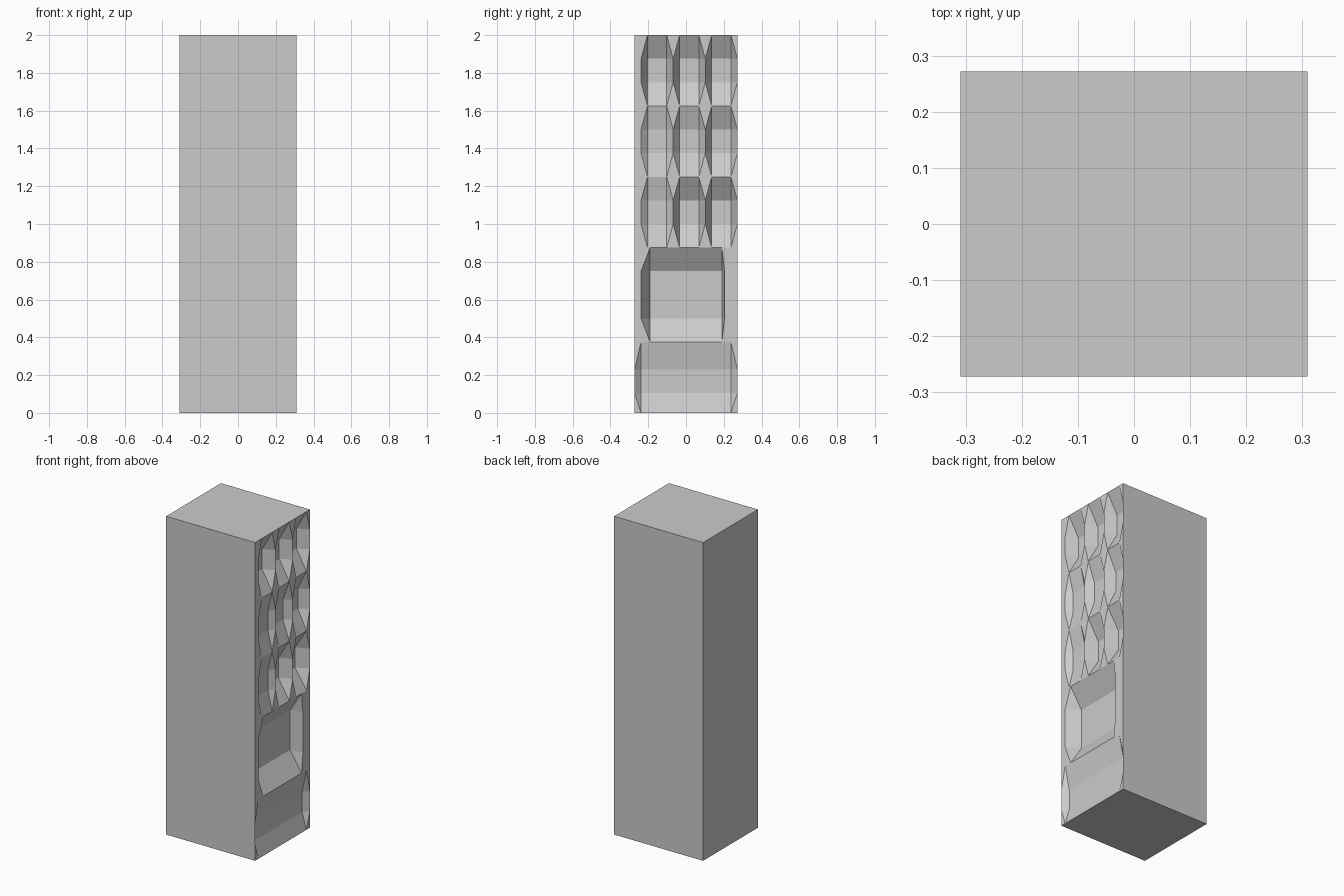
import bpy, bmesh

if "Cube" in bpy.data.objects:
    bpy.data.objects.remove(bpy.data.objects["Cube"])

X, Y, H = 0.309, 0.272, 2.0
bm = bmesh.new()


def face(*pts):
    bm.faces.new([bm.verts.new(p) for p in pts])


def panel(y0, y1, z0, z1):
    # flat piece of the carved side
    face((X, y0, z0), (X, y1, z0), (X, y1, z1), (X, y0, z1))


def recess(ys, zs, d):
    # sunken cell: 3 x 3 patch whose four middle points are pushed in by d
    def p(i, j):
        inner = i in (1, 2) and j in (1, 2)
        return (X - (d if inner else 0), ys[i], zs[j])
    for i in range(3):
        for j in range(3):
            a, b, c, e = p(i, j), p(i + 1, j), p(i + 1, j + 1), p(i, j + 1)
            if i == j and i != 1:
                face(a, b, e)
                face(b, c, e)
            elif i + j == 2 and i != 1:
                face(a, b, c)
                face(a, c, e)
            else:
                face(a, b, c, e)


# plain sides of the block
face((-X, -Y, 0), (X, -Y, 0), (X, -Y, H), (-X, -Y, H))
face((X, Y, 0), (-X, Y, 0), (-X, Y, H), (X, Y, H))
face((-X, Y, 0), (-X, -Y, 0), (-X, -Y, H), (-X, Y, H))
face((-X, -Y, H), (X, -Y, H), (X, Y, H), (-X, Y, H))
face((-X, Y, 0), (X, Y, 0), (X, -Y, 0), (-X, -Y, 0))

# base recess and large opening with margins
recess((-Y, -0.238, 0.238, Y), (0, 0.105, 0.23, 0.375), 0.03)
recess((-0.238, -0.19, 0.19, 0.204), (0.375, 0.5, 0.75, 0.875), 0.08)
panel(-Y, -0.238, 0.375, H)
panel(0.204, Y, 0.375, 0.875)

# three by three small cells, depths listed from the bottom row up
depths = [(0.03, 0.075, 0.08), (0.03, 0.045, 0.06), (0.07, 0.07, 0.07)]
for r, row in enumerate(depths):
    z = 0.875 + 0.375 * r
    for c, d in enumerate(row):
        y = -0.238 + 0.17 * c
        recess((y, y + 0.034, y + 0.136, y + 0.17),
               (z, z + 0.125, z + 0.25, z + 0.375), d)

bmesh.ops.remove_doubles(bm, verts=bm.verts, dist=0.0005)
me = bpy.data.meshes.new("carved_block")
bm.to_mesh(me)
bm.free()
ob = bpy.data.objects.new("carved_block", me)
bpy.context.collection.objects.link(ob)
